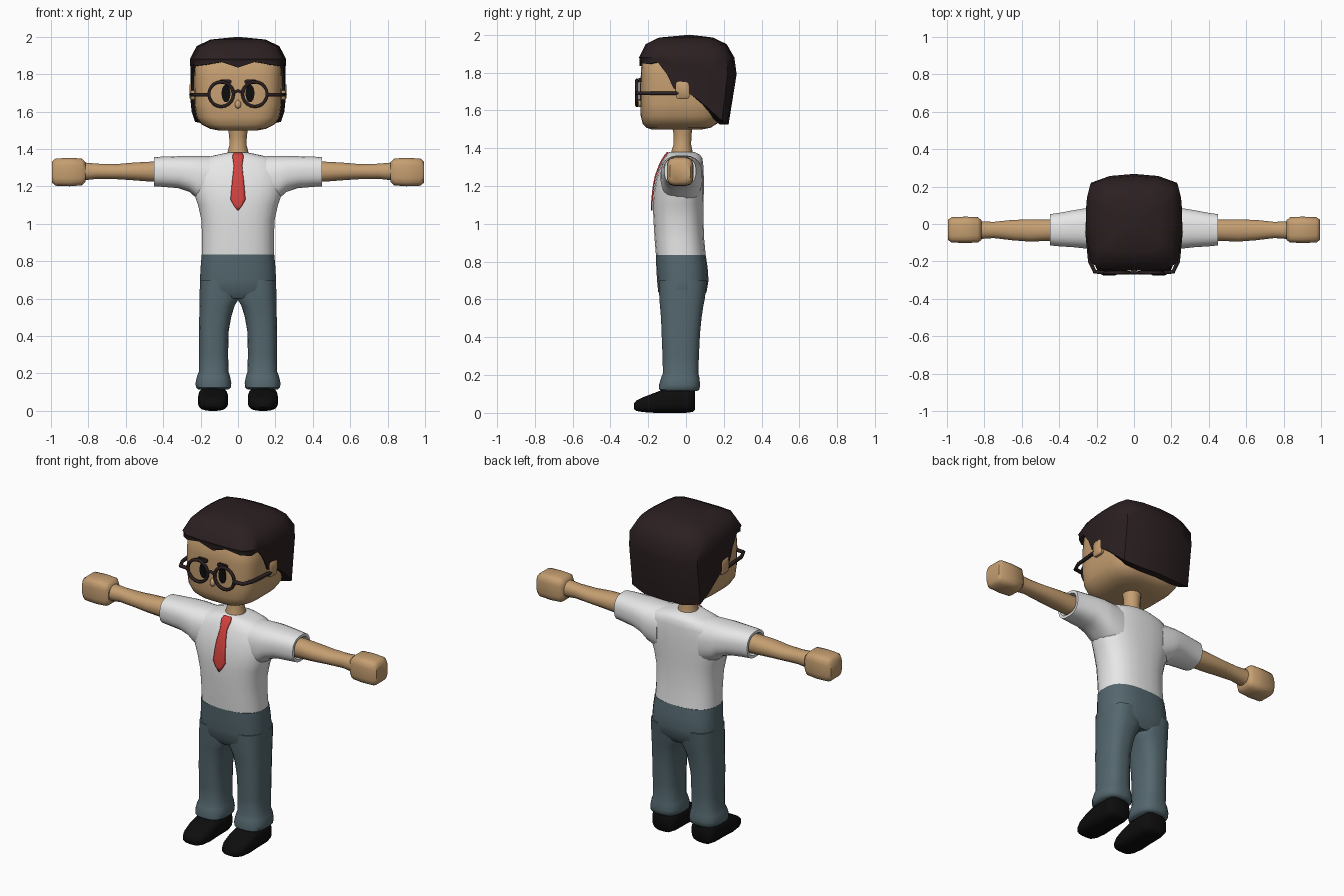
import bpy, bmesh, math
from mathutils import Vector


def material(name, rgb):
    m = bpy.data.materials.new(name)
    m.diffuse_color = (*rgb, 1)
    return m


SKIN = material("skin tan", (0.56, 0.345, 0.165))
SHIRT = material("shirt white", (0.80, 0.80, 0.80))
PANTS = material("trouser slate", (0.088, 0.135, 0.155))
HAIR = material("hair dark brown", (0.024, 0.014, 0.015))
BLACK = material("black", (0.004, 0.004, 0.004))
RED = material("tie red", (0.66, 0.055, 0.05))


def finish(name, bm, mat, mirror=False):
    bmesh.ops.recalc_face_normals(bm, faces=bm.faces)
    me = bpy.data.meshes.new(name)
    bm.to_mesh(me)
    bm.free()
    me.materials.append(mat)
    ob = bpy.data.objects.new(name, me)
    bpy.context.collection.objects.link(ob)
    if mirror:
        ob.modifiers.new("Mirror", 'MIRROR').use_mirror_merge = False
    return ob


def loft(name, mat, axis, rings, p=2.5, n=24, mirror=False):
    """Skin superellipse rings (position, u min, u max, v min, v max) along an axis."""
    bm = bmesh.new()
    loops = []
    for pos, u0, u1, v0, v1 in rings:
        loop = []
        for i in range(n):
            a = 2 * math.pi * (i + 0.5) / n
            c, s = math.cos(a), math.sin(a)
            u = (u0 + u1) / 2 + (u1 - u0) / 2 * math.copysign(abs(c) ** (2 / p), c)
            v = (v0 + v1) / 2 + (v1 - v0) / 2 * math.copysign(abs(s) ** (2 / p), s)
            loop.append(bm.verts.new({'x': (pos, u, v), 'y': (u, pos, v), 'z': (u, v, pos)}[axis]))
        loops.append(loop)
    for a, b in zip(loops, loops[1:]):
        for i in range(n):
            j = (i + 1) % n
            bm.faces.new((a[i], a[j], b[j], b[i]))
    bm.faces.new(loops[0])
    bm.faces.new(loops[-1])
    return finish(name, bm, mat, mirror)


def tube(name, mat, pts, r, closed=False):
    cu = bpy.data.curves.new(name, 'CURVE')
    cu.dimensions = '3D'
    cu.bevel_depth, cu.bevel_resolution, cu.use_fill_caps = r, 1, True
    sp = cu.splines.new('POLY')
    sp.points.add(len(pts) - 1)
    for q, co in zip(sp.points, pts):
        q.co = (*co, 1)
    sp.use_cyclic_u = closed
    cu.materials.append(mat)
    ob = bpy.data.objects.new(name, cu)
    bpy.context.collection.objects.link(ob)


# Shirt body and sleeves
torso = loft("shirt_body", SHIRT, 'z', [
    (0.835, -.195, .195, -.16, .105), (0.92, -.193, .193, -.167, .097), (1.02, -.197, .197, -.173, .093),
    (1.10, -.215, .215, -.176, .094), (1.17, -.24, .24, -.172, .095), (1.25, -.25, .25, -.157, .095),
    (1.31, -.235, .235, -.135, .092), (1.345, -.20, .20, -.118, .088), (1.365, -.13, .13, -.103, .075),
    (1.38, -.06, .06, -.09, .045)])
loft("shirt_sleeve", SHIRT, 'x', [
    (0.14, -.13, .085, 1.10, 1.362), (0.22, -.135, .088, 1.135, 1.363), (0.26, -.132, .085, 1.17, 1.363),
    (0.32, -.125, .075, 1.19, 1.362), (0.40, -.12, .06, 1.197, 1.36), (0.45, -.115, .053, 1.20, 1.357),
    (0.45, -.10, .038, 1.215, 1.342), (0.42, -.09, .03, 1.225, 1.335)], mirror=True)

# Arms and blocky hands
loft("arm", SKIN, 'x', [
    (0.40, -.09, .025, 1.222, 1.335), (0.47, -.092, .025, 1.225, 1.333), (0.56, -.095, .025, 1.232, 1.328),
    (0.65, -.088, .023, 1.238, 1.32), (0.75, -.076, .012, 1.24, 1.322), (0.84, -.082, .016, 1.23, 1.33)],
    p=2.2, n=16, mirror=True)
loft("hand", SKIN, 'x', [
    (0.815, -.085, .02, 1.225, 1.33), (0.835, -.1, .037, 1.205, 1.35), (0.90, -.102, .04, 1.2, 1.353),
    (0.975, -.1, .037, 1.203, 1.35), (0.995, -.085, .023, 1.22, 1.333)], p=4, n=16, mirror=True)

# Trousers: hips, legs and cuffs
loft("trouser_hips", PANTS, 'z', [
    (0.835, -.195, .195, -.16, .105), (0.77, -.201, .201, -.158, .115), (0.70, -.205, .205, -.154, .12),
    (0.64, -.206, .206, -.148, .11), (0.60, -.195, .195, -.12, .08)], p=2.7)
loft("trouser_leg", PANTS, 'z', [
    (0.70, -.01, .204, -.145, .112), (0.60, -.005, .207, -.142, .10), (0.56, .018, .207, -.138, .092),
    (0.50, .036, .208, -.133, .083), (0.42, .05, .209, -.13, .075), (0.30, .052, .209, -.125, .069),
    (0.21, .05, .21, -.123, .066), (0.185, .042, .22, -.133, .072), (0.15, .035, .228, -.143, .075),
    (0.125, .037, .226, -.143, .073), (0.115, .05, .213, -.13, .06)], p=2.7, n=20, mirror=True)

# Shoes
loft("shoe", BLACK, 'y', [
    (-.275, .10, .165, .02, .05), (-.262, .075, .19, .01, .066), (-.23, .06, .205, .004, .082),
    (-.17, .052, .214, 0, .105), (-.11, .053, .213, 0, .128), (0.0, .055, .211, 0, .13),
    (.035, .062, .204, .004, .13), (.047, .08, .185, .015, .12)], p=3, n=20, mirror=True)

# Tie plate, laid onto the shirt front
bpy.context.view_layer.update()
bm = bmesh.new()
rows = []
for z, w in [(1.378, .022), (1.36, .03), (1.335, .026), (1.31, .022), (1.25, .029), (1.19, .035),
             (1.13, .04), (1.10, .024), (1.07, .002)]:
    row = []
    for k in range(-2, 3):
        hit, loc, _, _ = torso.ray_cast(Vector((w * k / 2, -1, z)), Vector((0, 1, 0)))
        row.append(bm.verts.new((w * k / 2, (loc.y if hit else -.09) - .006, z)))
    rows.append(row)
for a, b in zip(rows, rows[1:]):
    for i in range(4):
        bm.faces.new((a[i], a[i + 1], b[i + 1], b[i]))
tie = finish("tie", bm, RED)
tie.modifiers.new("Solid", 'SOLIDIFY').thickness = 0.008
tie.modifiers["Solid"].offset = 0

# Neck, head, ears and nose
loft("neck", SKIN, 'z', [
    (1.34, -.06, .06, -.085, .04), (1.385, -.056, .056, -.078, .035), (1.42, -.047, .047, -.066, .028),
    (1.47, -.048, .048, -.066, .03), (1.54, -.06, .06, -.08, .04)], p=2, n=16)
loft("head", SKIN, 'z', [
    (1.498, -.10, .10, -.18, .08), (1.508, -.15, .15, -.21, .13), (1.53, -.195, .195, -.23, .165),
    (1.57, -.223, .223, -.24, .185), (1.64, -.234, .234, -.242, .19), (1.78, -.236, .236, -.24, .19),
    (1.87, -.23, .23, -.235, .19), (1.92, -.19, .19, -.195, .17), (1.95, -.12, .12, -.12, .12)], p=4, n=32)
loft("ear", SKIN, 'x', [
    (.21, -.055, .02, 1.665, 1.755), (.25, -.055, .02, 1.66, 1.755), (.258, -.045, .01, 1.67, 1.745)],
    p=5, n=16, mirror=True)
loft("nose", SKIN, 'y', [
    (-.23, -.018, .018, 1.615, 1.665), (-.25, -.016, .016, 1.617, 1.66), (-.257, -.008, .008, 1.625, 1.645)],
    p=2, n=12)

# Hair shell: half outline (x, y, hairline height), mirrored round and closed over the top
half = [(0, -.245, 1.835), (.09, -.245, 1.865), (.18, -.237, 1.85), (.23, -.20, 1.845), (.24, -.15, 1.855),
        (.245, -.10, 1.79), (.25, -.065, 1.715), (.254, 0, 1.70), (.254, .06, 1.66), (.248, .13, 1.60),
        (.23, .19, 1.545), (.13, .217, 1.525), (0, .225, 1.525)]
outline = half + [(-x, y, z) for x, y, z in half[-2:0:-1]]
bm = bmesh.new()
rows = []
# scale, back bulge, blend from hairline to 1.88, fixed height above
for s, bulge, f, top in [(.82, 0, 0, 0), (1, 0, 0, 0), (1, .19, .75, 0), (1.015, .12, 1, 0),
                         (.87, .1, 0, 1.95), (.58, .1, 0, 1.985)]:
    rows.append([bm.verts.new((x * s, y * s * (1 + bulge * max(0, y) / .225), top or zb + (1.88 - zb) * f))
                 for x, y, zb in outline])
n = len(outline)
for a, b in zip(rows, rows[1:]):
    for i in range(n):
        bm.faces.new((a[i], a[(i + 1) % n], b[(i + 1) % n], b[i]))
apex = bm.verts.new((0, .02, 2.0))
for i in range(n):
    bm.faces.new((rows[-1][i], rows[-1][(i + 1) % n], apex))
finish("hair", bm, HAIR)

# Eyes and brows
loft("eye", BLACK, 'y', [(-.238, .04, .088, 1.65, 1.745), (-.246, .04, .088, 1.65, 1.745)],
     p=2, n=20, mirror=True)
loft("brow", HAIR, 'y', [(-.23, .035, .10, 1.747, 1.772), (-.252, .035, .10, 1.747, 1.772)],
     p=4, n=12, mirror=True)

# Glasses: round rims, side arms and bridge
for s in (1, -1):
    tube("glasses_rim", HAIR, [(s * .09 + .066 * math.cos(a), -.26, 1.693 + .066 * math.sin(a))
                               for a in (2 * math.pi * i / 20 for i in range(20))], .0095, True)
    tube("glasses_arm", HAIR, [(s * x, y, 1.69) for x, y in
                               ((.155, -.26), (.21, -.255), (.235, -.20), (.25, -.04))], .011)
tube("glasses_bridge", HAIR, [(-.027, -.26, 1.70), (0, -.262, 1.712), (.027, -.26, 1.70)], .008)

# Smooth shading with sharp edges kept
bpy.ops.object.select_all(action='DESELECT')
for ob in bpy.context.scene.objects:
    if ob.type == 'MESH':
        ob.select_set(True)
        bpy.context.view_layer.objects.active = ob
bpy.ops.object.shade_smooth_by_angle(angle=math.radians(50))
